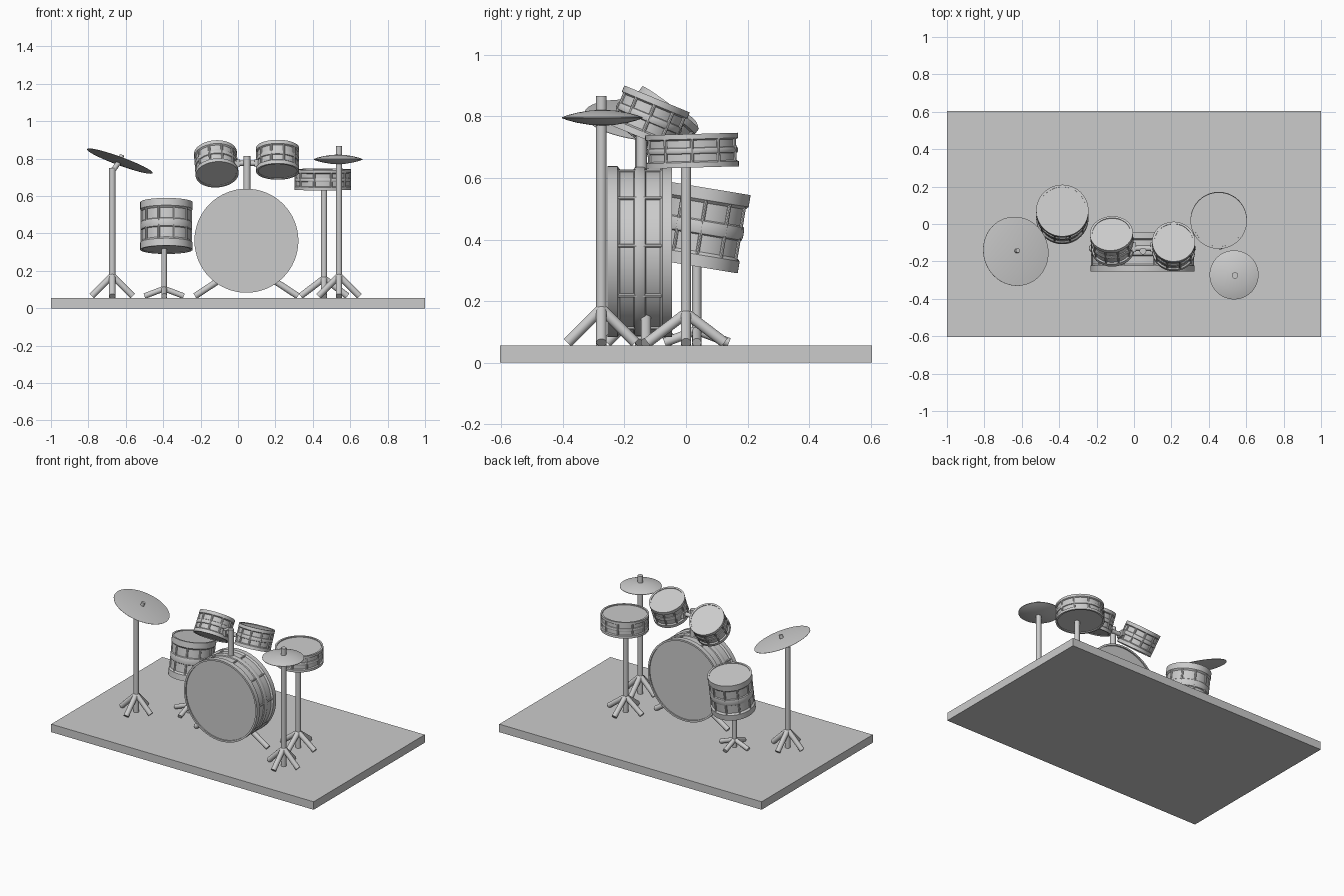
import bpy, math
from mathutils import Vector

if "Cube" in bpy.data.objects:
    bpy.data.objects.remove(bpy.data.objects["Cube"])

TOP = 0.055  # stage surface height


def revolve(name, start, axis, profile, seg=48):
    """Spin (radius, height) points about an axis from start."""
    q = Vector((0, 0, 1)).rotation_difference(Vector(axis).normalized())
    start = Vector(start)
    verts, faces, rings = [], [], []
    for r, h in profile:
        if r == 0:
            rings.append([len(verts)] * seg)
            verts.append(start + q @ Vector((0, 0, h)))
        else:
            rings.append(list(range(len(verts), len(verts) + seg)))
            for i in range(seg):
                a = 2 * math.pi * i / seg
                verts.append(start + q @ Vector((r * math.cos(a), r * math.sin(a), h)))
    for lo, hi in zip(rings, rings[1:]):
        for i in range(seg):
            j = (i + 1) % seg
            faces.append(list(dict.fromkeys((lo[i], lo[j], hi[j], hi[i]))))
    me = bpy.data.meshes.new(name)
    me.from_pydata(verts, [], faces)
    ob = bpy.data.objects.new(name, me)
    bpy.context.collection.objects.link(ob)
    bpy.context.view_layer.objects.active = ob
    ob.select_set(True)
    bpy.ops.object.shade_smooth_by_angle(angle=math.radians(35))
    ob.select_set(False)
    return ob


def tube(name, a, b, r, seg=20):
    d = Vector(b) - Vector(a)
    return revolve(name, a, d, [(0, 0), (r, 0), (r, d.length), (0, d.length)], seg)


def box(name, centre, size):
    bpy.ops.mesh.primitive_cube_add(size=1, location=centre)
    ob = bpy.context.object
    ob.name = name
    ob.scale = size
    ob.select_set(False)
    return ob


def drum(name, a, b, r, shell=0.93, band=0.19, recess=0.004, rim=0.012, lugs=10, phase=0.0):
    """Shell with rounded end hoops, a middle band and lug rods; a = bottom, b = top."""
    a, b = Vector(a), Vector(b)
    d = b - a
    L = d.length
    s, m = r * shell, r * (1 + shell) / 2
    w = band * L

    def hoop(h, big):
        return [(s, h), (big - (big - s) * 0.3, h + w * 0.08), (big, h + w * 0.3),
                (big, h + w * 0.7), (big - (big - s) * 0.3, h + w * 0.92), (s, h + w)]

    prof = [(0, recess), (r - rim, recess), (r - rim, 0), (r, 0), (r, w * 0.8), (s, w)]
    prof += hoop(L / 2 - w / 2, m + (r - m) * 0.6)
    prof += [(s, L - w), (r, L - w * 0.8), (r, L), (r - rim, L),
             (r - rim, L - recess), (0, L - recess)]
    revolve(name, a, d, prof, 64)
    # lug rods between hoops and middle band
    q = Vector((0, 0, 1)).rotation_difference(d.normalized())
    for i in range(lugs):
        t = phase + 2 * math.pi * i / lugs
        side = Vector((math.cos(t), math.sin(t), 0)) * (s + 0.002)
        lo, hi = (a + q @ (side + Vector((0, 0, h))) for h in (w * 0.7, L - w * 0.7))
        tube(name + "_lug", lo, hi, 0.006, 8)


def stand(name, x, y, height, apex, reach, r=0.017):
    """Vertical post with four splayed feet."""
    tube(name + "_post", (x, y, TOP), (x, y, height), r)
    for i in range(4):
        t = i * math.pi / 2
        foot = (x + reach * math.cos(t), y + reach * math.sin(t), TOP + 0.01)
        tube(name + "_foot", (x, y, apex), foot, r)


def cymbal(name, centre, axis, r, t):
    half = [(0.3, 0.9), (0.6, 0.66), (0.85, 0.34), (1, 0.06)]
    prof = [(0, -t)] + [(r * u, -t * v) for u, v in half]
    prof += [(r * u, t * v) for u, v in reversed(half)] + [(0, t)]
    revolve(name, centre, axis, prof, 64)


# stage
box("stage", (0, 0, TOP / 2), (2, 1.21, TOP))

# bass drum and its spurs
drum("bass_drum", (0.045, -0.045, 0.361), (0.045, -0.255, 0.361), 0.278,
     shell=0.962, recess=0.008, phase=math.radians(4))
for s in (-1, 1):
    tube("bass_spur", (0.045 + s * 0.13, -0.13, 0.16), (0.045 + s * 0.275, -0.13, 0.065), 0.017)

# rack toms and their mount
drum("left_rack_tom", (-0.112, -0.136, 0.715), (-0.121, -0.05, 0.829), 0.115)
drum("right_rack_tom", (0.212, -0.146, 0.731), (0.212, -0.094, 0.857), 0.115)
tube("tom_post", (0.048, -0.145, 0.62), (0.048, -0.145, 0.815), 0.018)
tube("tom_arm", (-0.03, -0.13, 0.775), (0.13, -0.13, 0.775), 0.014)
for x in (0.0, 0.1):
    box("tom_bracket", (x, -0.125, 0.775), (0.022, 0.05, 0.04))

# floor tom on a low stand
drum("floor_tom", (-0.383, 0.03, 0.313), (-0.383, 0.072, 0.567), 0.14)
stand("floor_tom_stand", -0.395, 0.035, 0.33, 0.105, 0.105, 0.015)

# snare drum
drum("snare_drum", (0.453, 0.021, 0.634), (0.453, 0.018, 0.743), 0.151, shell=0.95, recess=0.006)
stand("snare_stand", 0.46, 0.0, 0.64, 0.16, 0.125)

# right cymbal, level
cymbal("right_cymbal", (0.535, -0.272, 0.796), (0, 0, 1), 0.131, 0.026)
stand("right_cymbal_stand", 0.54, -0.275, 0.867, 0.175, 0.11)

# left cymbal, tilted on a bent neck
tilt = Vector((0.34, 0.12, 0.93))
c = Vector((-0.632, -0.146, 0.787))
cymbal("left_cymbal", c, tilt, 0.186, 0.012)
stand("left_cymbal_stand", -0.672, -0.148, 0.75, 0.175, 0.11)
tube("left_cymbal_neck", (-0.67, -0.148, 0.735), c, 0.014)
tube("left_cymbal_tip", c, c + tilt.normalized() * 0.035, 0.012)
